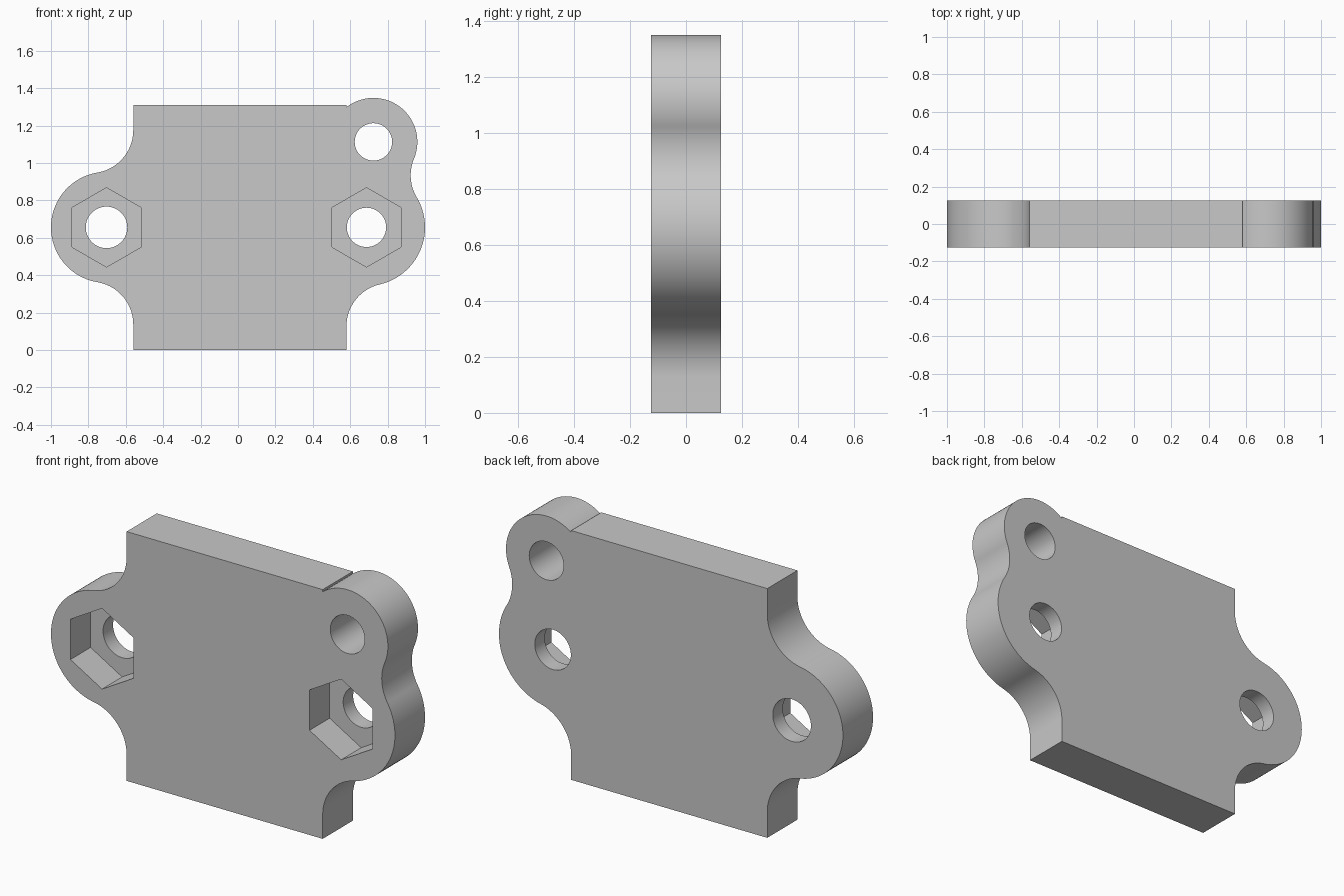
import bpy, bmesh
from math import atan2, cos, sin, pi, sqrt, radians
from mathutils import Vector

cube = bpy.data.objects.get("Cube")
if cube:
    bpy.data.objects.remove(cube, do_unlink=True)

HALF = 0.125          # half plate thickness
POCKET_FLOOR = 0.042  # y of the nut pocket floors
FILLET = 0.23
TOP = 1.31
WALL_L, WALL_R = -0.56, 0.58

# Mounting ears: centre (x, z) and radius
LEFT, LEFT_R = Vector((-0.703, 0.656)), 0.297
RIGHT, RIGHT_R = Vector((0.687, 0.656)), 0.313
UPPER, UPPER_R = Vector((0.724, 1.113)), 0.235

grey = bpy.data.materials.new("plain grey")
grey.use_nodes = True
colour = (0.58, 0.58, 0.58, 1)
grey.diffuse_color = colour
grey.node_tree.nodes["Principled BSDF"].inputs["Base Color"].default_value = colour


def arc(centre, radius, start, end, turn, steps=32):
    """Points from start to end about centre; turn 1 is anticlockwise."""
    a = atan2(start.y - centre.y, start.x - centre.x)
    b = atan2(end.y - centre.y, end.x - centre.x)
    sweep = turn * ((turn * (b - a)) % (2 * pi))
    return [centre + radius * Vector((cos(a + sweep * i / steps), sin(a + sweep * i / steps)))
            for i in range(steps + 1)]


def wall_fillet(wall, side, ear, radius, up):
    """Fillet centre, its wall point and its tangent point on the ear."""
    x = wall + side * FILLET
    z = ear.y + up * sqrt((radius + FILLET) ** 2 - (x - ear.x) ** 2)
    centre = Vector((x, z))
    return centre, Vector((wall, z)), ear + (centre - ear).normalized() * radius


def ngon(centre, radius, sides):
    return [centre + radius * Vector((cos(pi / 2 + 2 * pi * i / sides),
                                      sin(pi / 2 + 2 * pi * i / sides))) for i in range(sides)]


def prism(name, points, y0, y1):
    """Extrude an x-z outline along y."""
    bm = bmesh.new()
    face = bm.faces.new([bm.verts.new((p.x, y0, p.y)) for p in points])
    new = bmesh.ops.extrude_face_region(bm, geom=[face])["geom"]
    bmesh.ops.translate(bm, vec=(0, y1 - y0, 0),
                        verts=[v for v in new if isinstance(v, bmesh.types.BMVert)])
    bmesh.ops.remove_doubles(bm, verts=bm.verts, dist=1e-5)
    bmesh.ops.recalc_face_normals(bm, faces=bm.faces)
    mesh = bpy.data.meshes.new(name)
    bm.to_mesh(mesh)
    bm.free()
    mesh.materials.append(grey)
    ob = bpy.data.objects.new(name, mesh)
    bpy.context.collection.objects.link(ob)
    return ob


# Tangent fillets between walls and ears
rc, r_wall, r_tan = wall_fillet(WALL_R, 1, RIGHT, RIGHT_R, -1)
tc, t_wall, t_tan = wall_fillet(WALL_L, -1, LEFT, LEFT_R, 1)
bc, b_wall, b_tan = wall_fillet(WALL_L, -1, LEFT, LEFT_R, -1)

# Waist fillet between the two right ears
axis = RIGHT - UPPER
gap = axis.length
axis.normalize()
d1, d2 = UPPER_R + FILLET, RIGHT_R + FILLET
along = (d1 * d1 - d2 * d2 + gap * gap) / (2 * gap)
wc = UPPER + axis * along + Vector((-axis.y, axis.x)) * sqrt(d1 * d1 - along * along)
w_low = RIGHT + (wc - RIGHT).normalized() * RIGHT_R
w_high = UPPER + (wc - UPPER).normalized() * UPPER_R
notch = Vector((WALL_R, UPPER.y + sqrt(UPPER_R ** 2 - (WALL_R - UPPER.x) ** 2)))

# Plate outline, anticlockwise from the lower left corner
outline = [Vector((WALL_L, 0)), Vector((WALL_R, 0))]
outline += arc(rc, FILLET, r_wall, r_tan, -1)
outline += arc(RIGHT, RIGHT_R, r_tan, w_low, 1)[1:]
outline += arc(wc, FILLET, w_low, w_high, -1)[1:]
outline += arc(UPPER, UPPER_R, w_high, notch, 1, 48)[1:]
outline += [Vector((WALL_R, TOP)), Vector((WALL_L, TOP))]
outline += arc(tc, FILLET, t_wall, t_tan, -1)
outline += arc(LEFT, LEFT_R, t_tan, b_tan, 1, 48)[1:]
outline += arc(bc, FILLET, b_tan, b_wall, -1)[1:]
plate = prism("mounting_plate", outline, -HALF, HALF)

# Hexagonal nut pockets and round bolt holes
cutters = [prism("nut_pocket_cutter", ngon(c, 0.212, 6), -0.3, POCKET_FLOOR)
           for c in (LEFT, RIGHT)]
cutters += [prism("bolt_hole_cutter", ngon(c, r, 64), -0.4, 0.4)
            for c, r in ((LEFT, 0.111), (RIGHT, 0.105), (UPPER, 0.1))]

bpy.ops.object.select_all(action='DESELECT')
plate.select_set(True)
bpy.context.view_layer.objects.active = plate
for cutter in cutters:
    cutter.hide_render = True
    mod = plate.modifiers.new("cut", 'BOOLEAN')
    mod.operation = 'DIFFERENCE'
    mod.solver = 'EXACT'
    mod.object = cutter
    bpy.ops.object.modifier_apply(modifier=mod.name)
    bpy.data.objects.remove(cutter, do_unlink=True)

bpy.ops.object.shade_smooth_by_angle(angle=radians(30))
